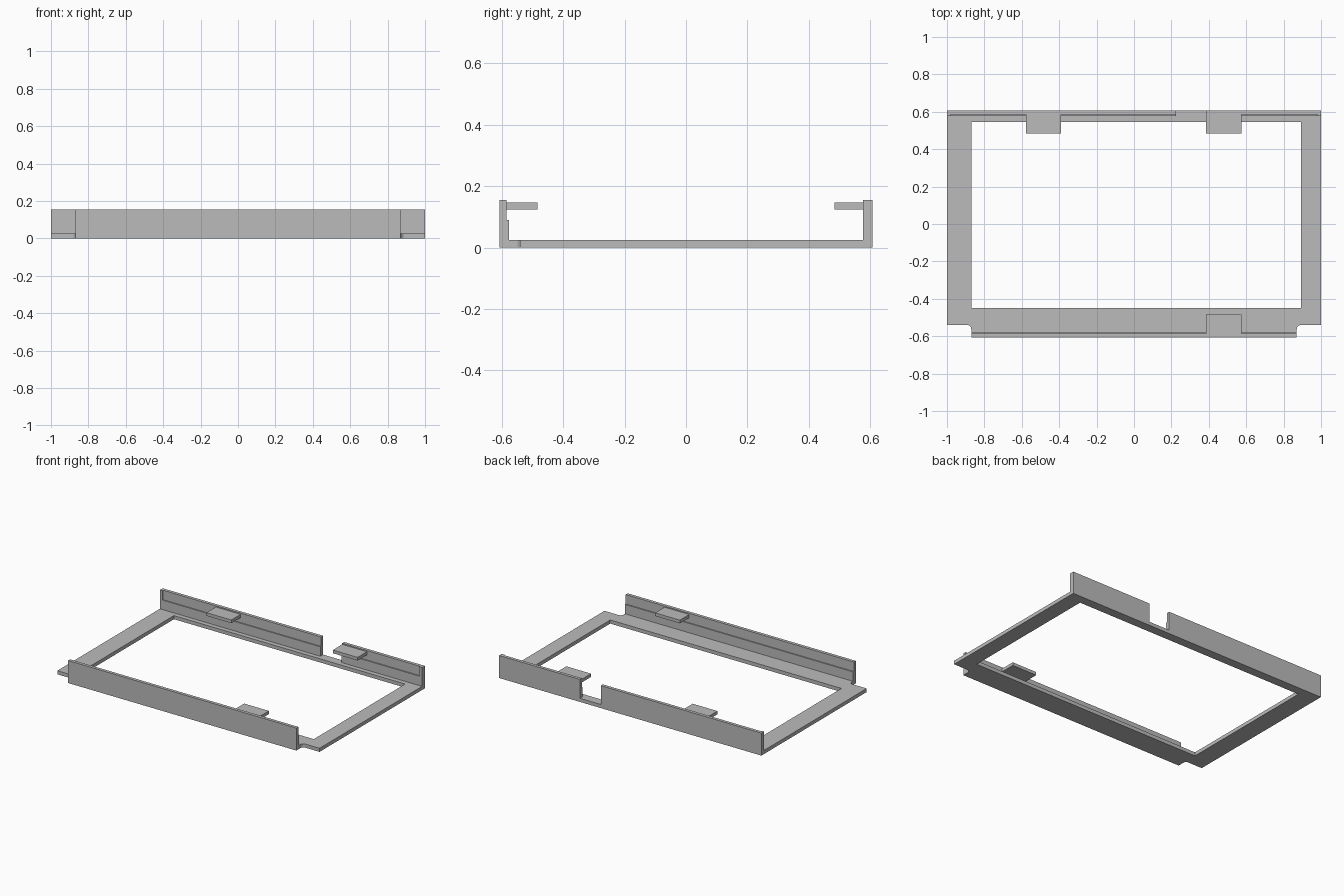
import bpy, bmesh, math

cube = bpy.data.objects.get("Cube")
if cube:
    bpy.data.objects.remove(cube, do_unlink=True)

grey = bpy.data.materials.new("plain grey")
grey.use_nodes = True
COLOUR = (0.5, 0.5, 0.5, 1)
grey.diffuse_color = COLOUR
grey.node_tree.nodes["Principled BSDF"].inputs["Base Color"].default_value = COLOUR

DEPTH = 0.607    # half depth, outer wall faces
BASE = 0.025     # base thickness
STEP = 0.09      # height of the inner wall step
TOP = 0.155      # wall height
THIN, THICK = 0.022, 0.03


def finish(name, bm):
    bmesh.ops.recalc_face_normals(bm, faces=bm.faces)
    mesh = bpy.data.meshes.new(name)
    bm.to_mesh(mesh)
    bm.free()
    mesh.materials.append(grey)
    obj = bpy.data.objects.new(name, mesh)
    bpy.context.collection.objects.link(obj)
    return obj


def extrude_faces(bm, faces, vector):
    result = bmesh.ops.extrude_face_region(bm, geom=faces)
    verts = [g for g in result["geom"] if isinstance(g, bmesh.types.BMVert)]
    bmesh.ops.translate(bm, verts=verts, vec=vector)


def prism_x(name, profile, x0, x1):
    """Extrude a (y, z) profile along x."""
    bm = bmesh.new()
    face = bm.faces.new([bm.verts.new((x0, y, z)) for y, z in profile])
    extrude_faces(bm, [face], (x1 - x0, 0, 0))
    return finish(name, bm)


def wall_profile(side, stepped=True):
    """Wall section on the front (-1) or back (1) edge."""
    upper = THIN if stepped else THICK
    points = [(DEPTH, BASE), (DEPTH, TOP), (DEPTH - upper, TOP)]
    if stepped:
        points += [(DEPTH - THIN, STEP), (DEPTH - THICK, STEP)]
    points.append((DEPTH - THICK, BASE))
    return [(side * y, z) for y, z in points]


# Base frame outline, with filleted notches at the two front corners
NX, NY, R = 0.87, -0.54, 0.022
fillet = [(NX + R - R * math.cos(a), NY - R + R * math.sin(a))
          for a in (math.radians(15 * i) for i in range(7))]
right_side = [(NX, -DEPTH)] + fillet + [(1, NY), (1, DEPTH)]
outer = right_side + [(-x, y) for x, y in reversed(right_side)]
inner = [(-0.87, -0.45), (0.893, -0.45), (0.893, 0.545), (-0.87, 0.545)]

bm = bmesh.new()
edges = []
for loop in (outer, inner):
    verts = [bm.verts.new((x, y, 0)) for x, y in loop]
    edges += [bm.edges.new((verts[i - 1], verts[i])) for i in range(len(verts))]
bmesh.ops.triangle_fill(bm, edges=edges, use_beauty=True, use_dissolve=False)
extrude_faces(bm, list(bm.faces), (0, 0, BASE))
bmesh.ops.dissolve_limit(bm, angle_limit=0.01, verts=bm.verts, edges=bm.edges)
finish("base_frame", bm)

# Walls: the back one has a gap and a full-thickness post at each end
GAP = (0.225, 0.385)
POST = 0.98
prism_x("front_wall", wall_profile(-1), -NX, NX)
prism_x("back_wall_right", wall_profile(1), -POST, GAP[0])
prism_x("back_wall_left", wall_profile(1), GAP[1], POST)
prism_x("back_post_right", wall_profile(1, False), -1, -POST)
prism_x("back_post_left", wall_profile(1, False), POST, 1)

# Retaining tabs reaching inward from the walls
for name, side, x in (("front_tab", -1, 0.385),
                      ("back_tab_left", 1, 0.385),
                      ("back_tab_right", 1, -0.578)):
    y0, y1 = side * 0.483, side * (DEPTH - THIN)
    prism_x(name, [(y0, 0.125), (y1, 0.125), (y1, 0.147), (y0, 0.147)], x, x + 0.189)
